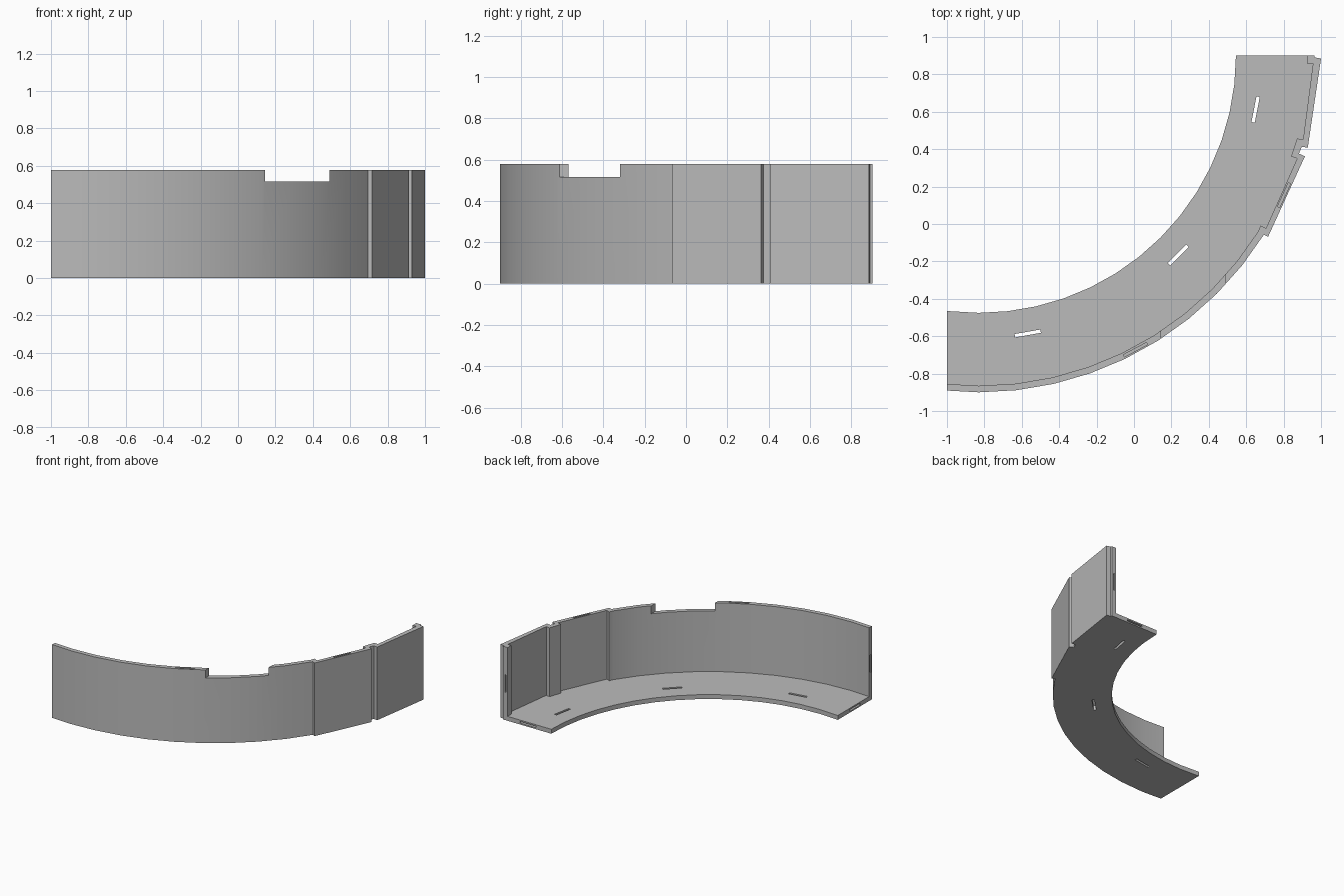
import bpy
import bmesh
from math import cos, sin, pi, radians
from mathutils import Matrix

cube = bpy.data.objects.get("Cube")
if cube:
    bpy.data.objects.remove(cube, do_unlink=True)

CX, CY = -0.83, 0.9          # centre of the curve
STEP = pi / 28               # angle of one facet
HEIGHT, THICK = 0.578, 0.035
END_X, END_Y = -1.0, 0.902   # the two flat ends
SLOT = 0.14                  # length of every connector slot

grey = bpy.data.materials.new("plain grey")
grey.use_nodes = True
colour = (0.5, 0.5, 0.5, 1)
grey.diffuse_color = colour
grey.node_tree.nodes["Principled BSDF"].inputs["Base Color"].default_value = colour


def arc(radius, last):
    """Facet corners from the flat end at END_X up to the given step."""
    pts = [(CX + radius * sin(k * STEP), CY - radius * cos(k * STEP))
           for k in range(-1, last + 1)]
    (x0, y0), (x1, y1) = pts[:2]
    pts[0] = (END_X, y0 + (y1 - y0) * (END_X - x0) / (x1 - x0))
    return pts


def prism(name, outline, height):
    bm = bmesh.new()
    base = bm.faces.new([bm.verts.new((x, y, 0)) for x, y in outline])
    top = bmesh.ops.extrude_face_region(bm, geom=[base])["geom"]
    verts = [v for v in top if isinstance(v, bmesh.types.BMVert)]
    bmesh.ops.translate(bm, verts=verts, vec=(0, 0, height))
    bmesh.ops.recalc_face_normals(bm, faces=bm.faces)
    mesh = bpy.data.meshes.new(name)
    bm.to_mesh(mesh)
    bm.free()
    mesh.materials.append(grey)
    obj = bpy.data.objects.new(name, mesh)
    bpy.context.collection.objects.link(obj)
    return obj


def cut(obj, centre, size, turn=0.0):
    """Subtract a box turned about z."""
    bm = bmesh.new()
    bmesh.ops.create_cube(bm, size=1, matrix=Matrix.Translation(centre)
                          @ Matrix.Rotation(turn, 4, 'Z')
                          @ Matrix.Diagonal((*size, 1)))
    mesh = bpy.data.meshes.new("cutter")
    bm.to_mesh(mesh)
    bm.free()
    mesh.materials.append(grey)
    cutter = bpy.data.objects.new("cutter", mesh)
    cutter.hide_render = True
    bpy.context.collection.objects.link(cutter)
    mod = obj.modifiers.new("cut", 'BOOLEAN')
    mod.operation = 'DIFFERENCE'
    mod.solver = 'EXACT'
    mod.object = cutter
    bpy.context.view_layer.objects.active = obj
    bpy.ops.object.modifier_apply(modifier=mod.name)
    bpy.data.objects.remove(cutter, do_unlink=True)


# Outer and inner lines of the wall: an arc, then two stepped flat panels
outer = arc(1.8, 9) + [
    (0.717, -0.068), (0.914, 0.362), (0.882, 0.376), (0.897, 0.413),
    (0.929, 0.408), (1.0, 0.885), (0.967, 0.89), (0.965, END_Y)]
inner = arc(1.8 - THICK, 9) + [
    (0.676, -0.008), (0.706, -0.023), (0.872, 0.35), (0.84, 0.361),
    (0.872, 0.457), (0.904, 0.452), (0.957, 0.857), (0.926, 0.857),
    (0.926, END_Y)]
wall = prism("outer_wall", outer + inner[::-1], HEIGHT)

# Floor between the inner arc and the wall
rim = arc(1.375, 14)
floor = prism("floor", inner + [(rim[-1][0], END_Y)] + rim[::-1], THICK)

# Notch in the wall top
cut(wall, (0.318, -0.43, HEIGHT), (0.345, 0.5, 0.126))

# Blind slots in the wall top and the wall ends
cut(wall, (0.008, -0.672, HEIGHT), (SLOT, 0.013, 0.1), radians(28))
cut(wall, (0.802, 0.154, HEIGHT), (SLOT, 0.013, 0.1), radians(65.4))
cut(wall, (0.945, END_Y, HEIGHT / 2), (0.013, 0.08, SLOT))
cut(wall, (END_X, -0.874, HEIGHT / 2), (0.08, 0.013, SLOT))

# Through slots along the middle of the floor
for angle in (-80, -45, -11):
    a = radians(angle)
    cut(floor, (CX + 1.508 * cos(a), CY + 1.508 * sin(a), THICK / 2),
        (SLOT, 0.018, 0.1), a + pi / 2)

# Blind slots in the floor ends
cut(floor, (0.75, END_Y, THICK / 2), (SLOT, 0.1, 0.013))
cut(floor, (END_X, -0.68, THICK / 2), (0.1, SLOT, 0.013))

# Smooth curve with crisp edges
for obj in (wall, floor):
    bpy.ops.object.select_all(action='DESELECT')
    obj.select_set(True)
    bpy.context.view_layer.objects.active = obj
    bpy.ops.object.shade_smooth_by_angle(angle=radians(20))
